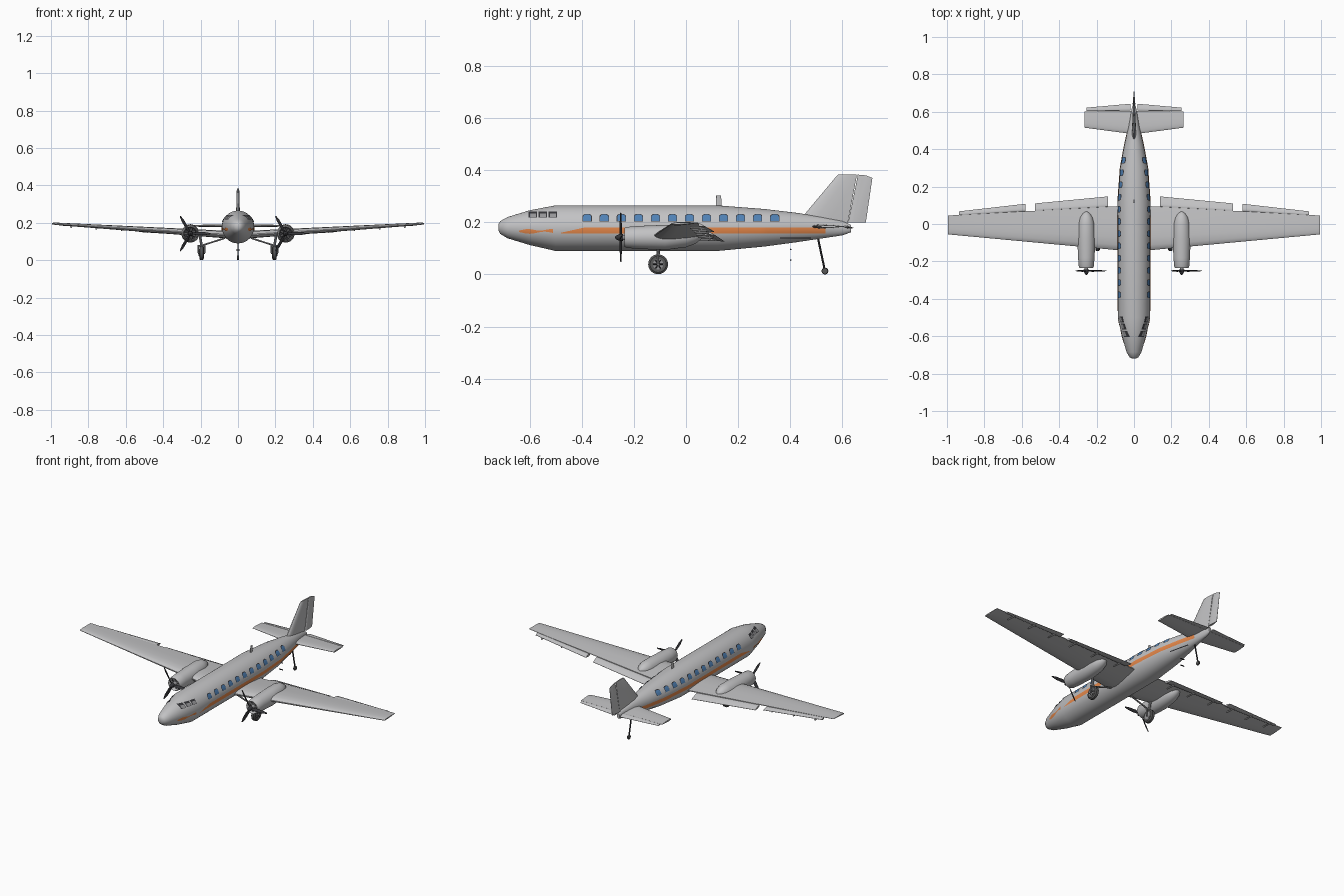
import bpy, bmesh, math
from mathutils import Vector as V

cube = bpy.data.objects.get("Cube")
if cube:
    bpy.data.objects.remove(cube)


def material(name, r, g, b):
    m = bpy.data.materials.new(name)
    m.use_nodes = True
    m.diffuse_color = (r, g, b, 1)
    m.node_tree.nodes["Principled BSDF"].inputs["Base Color"].default_value = (r, g, b, 1)
    return m


BODY = material("silver_grey", .54, .54, .55)
GLASS = material("window_blue", .08, .22, .46)
ORANGE = material("stripe_orange", .8, .25, .07)
DARK = material("dark_metal", .035, .035, .04)
RUBBER = material("tire_grey", .1, .1, .1)
STEEL = material("steel_grey", .3, .3, .31)
parts = []


def add(name, bm, mat, mirror=False):
    me = bpy.data.meshes.new(name)
    bm.to_mesh(me)
    bm.free()
    me.materials.append(mat)
    ob = bpy.data.objects.new(name, me)
    bpy.context.scene.collection.objects.link(ob)
    if mirror:
        ob.modifiers.new("Mirror", "MIRROR").use_mirror_merge = False
    parts.append(ob)
    return ob


def loft(name, sections, mat, mirror=False):
    """Skin closed sections and cap both ends."""
    bm = bmesh.new()
    rows = [[bm.verts.new(p) for p in s] for s in sections]
    n = len(rows[0])
    for a, b in zip(rows, rows[1:]):
        for i in range(n):
            j = (i + 1) % n
            bm.faces.new((a[i], a[j], b[j], b[i]))
    bm.faces.new(rows[0])
    bm.faces.new(rows[-1])
    bmesh.ops.recalc_face_normals(bm, faces=bm.faces)
    return add(name, bm, mat, mirror)


def ring(c, a, b, u, v, n=24):
    return [V(c) + V(u) * (a * math.cos(2 * math.pi * i / n)) + V(v) * (b * math.sin(2 * math.pi * i / n))
            for i in range(n)]


X, Y, Z = V((1, 0, 0)), V((0, 1, 0)), V((0, 0, 1))


def lathe(name, c, axis, profile, mat, mirror=False, n=24):
    """Revolve (offset, radius) pairs about an axis through c."""
    axis = V(axis).normalized()
    u = axis.orthogonal().normalized()
    v = axis.cross(u)
    return loft(name, [ring(V(c) + axis * d, r, r, u, v, n) for d, r in profile], mat, mirror)


def tube(name, p, q, r, mat, mirror=False):
    d = V(q) - V(p)
    return lathe(name, p, d, [(0, r), (d.length, r)], mat, mirror, 10)


def foil(p, q, t, up):
    """Streamlined section from leading point p to trailing point q."""
    p, q = V(p), V(q)
    shape = [(0, .15), (.03, .5), (.12, .85), (.3, 1), (.6, .75), (1, .12)]
    top = [p.lerp(q, c) + V(up) * (t * h / 2) for c, h in shape]
    low = [p.lerp(q, c) - V(up) * (t * h / 2) for c, h in reversed(shape)]
    return top + low


# Fuselage stations: y, bottom, top, half width
HULL = [(-.72, .17, .192, .01), (-.712, .155, .205, .024), (-.685, .139, .22, .04),
        (-.6, .113, .246, .064), (-.5, .09, .265, .086), (.12, .09, .265, .087),
        (.3, .107, .251, .074), (.42, .123, .237, .052), (.52, .138, .222, .03),
        (.6, .15, .205, .016), (.633, .162, .19, .008)]


def hull(y):
    for a, b in zip(HULL, HULL[1:]):
        if y <= b[0]:
            k = (y - a[0]) / (b[0] - a[0])
            lo, hi, w = [a[i] + (b[i] - a[i]) * k for i in (1, 2, 3)]
            return (lo + hi) / 2, (hi - lo) / 2, w
    return hull(HULL[-1][0])


def hull_ring(y):
    zc, h, w = hull(y)
    return ring((0, y, zc), w, h, X, Z, 48)


loft("fuselage", [hull_ring(s[0]) for s in HULL], BODY)


def patch(name, y0, y1, low, high, mat, ny=8, nz=5, lift=.002):
    """Thin painted skin following the fuselage side, mirrored."""
    bm = bmesh.new()
    rows = []
    for i in range(ny + 1):
        y = y0 + (y1 - y0) * i / ny
        zc, h, w = hull(y)
        row = []
        for j in range(nz + 1):
            z = low(y) + (high(y) - low(y)) * j / nz
            s = max(0, 1 - ((z - zc) / h) ** 2)
            row.append(bm.verts.new((w * math.sqrt(s) + lift, y, z)))
        rows.append(row)
    for a, b in zip(rows, rows[1:]):
        for j in range(nz):
            bm.faces.new((a[j], b[j], b[j + 1], a[j + 1]))
    return add(name, bm, mat, True)


def flat(z):
    return lambda y: z


# Cabin windows with arched tops and dark surrounds
for i in range(12):
    yc = -.379 + .0654 * i
    for label, r, z0, z1, mat, lift in (("window_frame", .0175, .2035, .232, DARK, .002),
                                        ("window", .0155, .205, .2295, GLASS, .0035)):
        patch(label, yc - r, yc + r, flat(z0),
              lambda y: z1 - .007 * abs((y - yc) / r) ** 4, mat, lift=lift)

# Cockpit windows
for yc in (-.588, -.549, -.511):
    patch("cockpit_frame", yc - .016, yc + .016, flat(.218), flat(.242), DARK)
    patch("cockpit_glass", yc - .011, yc + .012, flat(.22), flat(.234), STEEL, lift=.0035)

# Side stripes and the slot below them
patch("nose_stripe", -.64, -.51, lambda y: .16 + .004 * math.sin(y * 55),
      lambda y: .171 + .003 * math.sin(y * 70), ORANGE, 26)
patch("side_stripe", -.48, .535, flat(.158),
      lambda y: .16 + .02 * min(1, (y + .48) / .09), ORANGE, 90)
patch("side_slot", .36, .48, flat(.138), flat(.142), DARK, 8, 1)


# Wings, flaps and ailerons
def wing_z(x):
    return .132 + .063 * x


def wing_rear(x):
    return .1 - .055 * x


def wing_foil(x, t):
    return foil((x, -.148 + .093 * x, wing_z(x)), (x, wing_rear(x), wing_z(x) + .004), t, Z)


loft("wing", [wing_foil(0, .042), wing_foil(.3, .034), wing_foil(.975, .013), wing_foil(.995, .007)],
     BODY, True)


def surface(name, x0, x1, chord0, chord1, drop):
    rows = []
    for x, c in ((x0, chord0), (x1, chord1)):
        y, z = wing_rear(x) + .003, wing_z(x)
        rows.append(foil((x, y - .004, z), (x, y + c, z - drop), .012, Z))
    loft(name, rows, BODY, True)
    for k in (.12, .5, .88):
        x = x0 + (x1 - x0) * k
        tube("hinge_bracket", (x, wing_rear(x) - .035, wing_z(x) - .009),
             (x, wing_rear(x) + .022, wing_z(x) - .012), .004, BODY, True)


surface("flap", .14, .53, .052, .036, .014)
surface("aileron", .58, .935, .037, .016, .004)

# Tailplane and elevators
loft("tailplane", [foil((0, .48, .184), (0, .605, .184), .016, Z),
                   foil((.265, .515, .184), (.265, .602, .184), .009, Z)], BODY, True)
loft("elevator", [foil((.018, .606, .184), (.018, .643, .178), .01, Z),
                  foil((.255, .604, .184), (.255, .622, .181), .006, Z)], BODY, True)

# Fin and rudder
loft("fin", [foil((0, .425, .195), (0, .62, .195), .024, X),
             foil((0, .578, .378), (0, .655, .378), .013, X),
             foil((0, .586, .384), (0, .655, .384), .008, X)], BODY)
loft("rudder", [foil((0, .622, .2), (0, .69, .2), .014, X),
                foil((0, .657, .37), (0, .715, .37), .008, X),
                foil((0, .657, .383), (0, .69, .38), .006, X)], BODY)

# Engine nacelles
EX, EZ = .255, .142
nacelle = [(-.2, .032), (-.23, .033), (-.236, .036), (-.228, .04), (-.18, .044), (-.08, .048),
           (0, .044), (.035, .034), (.056, .02), (.066, .005)]
loft("nacelle", [ring((EX, y, EZ + max(0, y + .08) * .08), r, r, X, Z, 32) for y, r in nacelle], BODY, True)
lathe("engine_face", (EX, -.205, EZ), Y, [(0, .0325), (.003, .0325)], DARK, True)
lathe("engine_hub", (EX, -.245, EZ), Y, [(0, .008), (.02, .012), (.04, .014)], STEEL, True)
for i in range(7):
    a = 2 * math.pi * i / 7
    d = V((math.cos(a), 0, math.sin(a)))
    c = V((EX, -.216, EZ))
    tube("engine_cylinder", c + d * .01, c + d * .03, .006, STEEL, True)

# Propellers turn the same way on both sides
for side in (-1, 1):
    c = V((side * EX, -.25, EZ))
    lathe("spinner", c, Y, [(-.022, .002), (-.018, .007), (-.008, .012), (.008, .014)], DARK)
    for k in range(3):
        a = 2 * math.pi * k / 3
        d = V((math.cos(a), 0, math.sin(a)))
        t = d.cross(Y)
        rows = []
        for r, w, pitch in ((.006, .005, .9), (.035, .009, .6), (.08, .008, .35), (.108, .003, .25)):
            chord = t * math.cos(pitch) + Y * math.sin(pitch)
            rows.append(foil(c + d * r - chord * w, c + d * r + chord * w, .004, d.cross(chord)))
        loft("propeller_blade", rows, DARK)

# Main landing gear
WX, WY, WZ = .195, -.107, .039
lathe("main_tire", (WX, WY, WZ), X,
      [(-.012, .022), (-.012, .031), (-.007, .038), (.007, .038), (.012, .031), (.012, .022)], RUBBER, True, 32)
lathe("wheel_hub", (WX, WY, WZ), X, [(-.013, .02), (.013, .02)], STEEL, True)
for i in range(6):
    a = math.pi * i / 3
    d = V((0, math.cos(a), math.sin(a)))
    c = V((WX + .013, WY, WZ))
    tube("wheel_spoke", c + d * .004, c + d * .019, .0022, DARK, True)
for s in (-.017, .017):
    tube("gear_fork", (WX + s, WY, WZ), (WX + s, WY, .078), .004, STEEL, True)
tube("gear_crosspiece", (WX - .021, WY, .078), (WX + .021, WY, .078), .004, STEEL, True)
tube("gear_axle", (WX - .019, WY, WZ), (WX + .019, WY, WZ), .005, STEEL, True)
tube("gear_strut", (WX, WY, .078), (WX + .01, WY, .14), .007, STEEL, True)
tube("gear_brace", (WX, WY, .078), (.07, WY, .118), .0045, STEEL, True)

# Tail wheel, mast and boarding steps
tube("tail_strut", (0, .505, .145), (0, .533, .014), .004, DARK)
lathe("tail_tire", (0, .533, .013), X,
      [(-.006, .006), (-.005, .011), (0, .013), (.005, .011), (.006, .006)], RUBBER)
loft("mast", [foil((0, .114, .255), (0, .136, .255), .006, X),
              foil((0, .116, .302), (0, .135, .302), .005, X)], BODY)
for z in (.055, .096):
    tube("boarding_step", (-.012, .402, z), (.012, .402, z), .003, DARK)

# Smooth shading with sharp edges kept
bpy.ops.object.select_all(action="DESELECT")
for ob in parts:
    ob.select_set(True)
bpy.context.view_layer.objects.active = parts[0]
bpy.ops.object.shade_smooth_by_angle(angle=math.radians(35))
